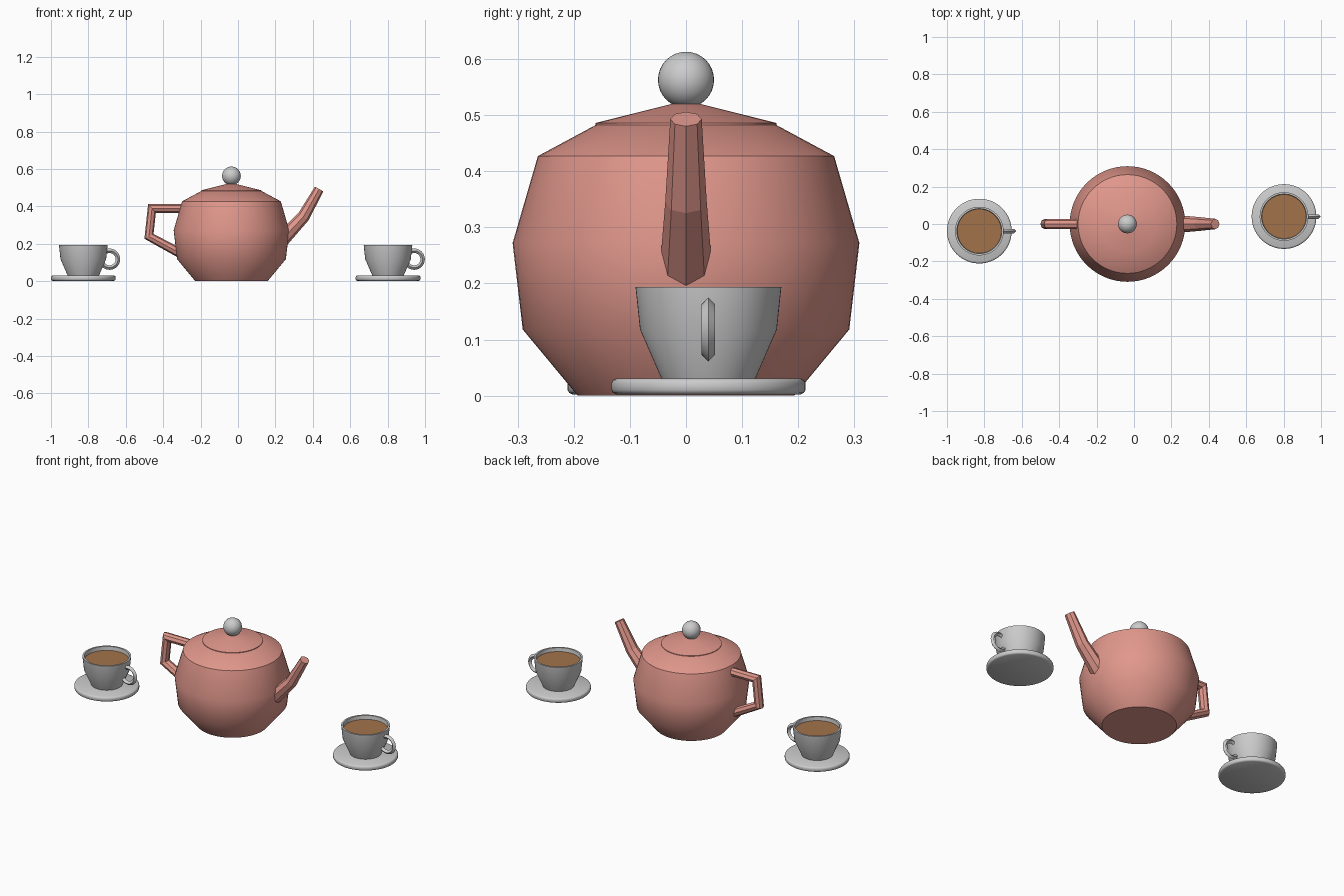
import bpy, bmesh
from math import cos, sin, pi, radians
from mathutils import Vector, Matrix

if "Cube" in bpy.data.objects:
    bpy.data.objects.remove(bpy.data.objects["Cube"])


def material(name, rgb):
    m = bpy.data.materials.new(name)
    m.diffuse_color = (*rgb, 1)
    m.use_nodes = True
    m.node_tree.nodes["Principled BSDF"].inputs["Base Color"].default_value = m.diffuse_color
    return m


CLAY = material("clay", (0.75, 0.31, 0.26))
TEA = material("tea", (0.36, 0.17, 0.07))


def finish(name, bm, mat=None, loc=(0, 0, 0), smooth=0):
    bmesh.ops.recalc_face_normals(bm, faces=bm.faces)
    me = bpy.data.meshes.new(name)
    bm.to_mesh(me)
    bm.free()
    ob = bpy.data.objects.new(name, me)
    bpy.context.collection.objects.link(ob)
    ob.location = loc
    if mat:
        me.materials.append(mat)
    if smooth:
        bpy.ops.object.select_all(action='DESELECT')
        ob.select_set(True)
        bpy.context.view_layer.objects.active = ob
        bpy.ops.object.shade_smooth_by_angle(angle=radians(smooth))
    return ob


def bridge(bm, rings, closed=False):
    pairs = list(zip(rings, rings[1:] + rings[:1]))
    for a, b in pairs if closed else pairs[:-1]:
        n = len(a)
        for i in range(n):
            bm.faces.new((a[i], a[(i + 1) % n], b[(i + 1) % n], b[i]))
    if not closed:
        bm.faces.new(rings[0])
        bm.faces.new(rings[-1])


def lathe(name, profile, mat=None, loc=(0, 0, 0), n=64, smooth=35):
    """Turn (radius, z) points around z, capping both ends."""
    bm = bmesh.new()
    rings = [[bm.verts.new((r * cos(2 * pi * i / n), r * sin(2 * pi * i / n), z))
              for i in range(n)] for r, z in profile]
    bridge(bm, rings)
    return finish(name, bm, mat, loc, smooth)


def sweep(name, path, mat, sides=8):
    """Mitred tube along (x, z, radius in plane, radius in y) points."""
    bm = bmesh.new()
    pts = [Vector((p[0], 0, p[1])) for p in path]
    rings = []
    for k, p in enumerate(pts):
        d0 = (p - pts[k - 1]).normalized() if k else None
        d1 = (pts[k + 1] - p).normalized() if k < len(pts) - 1 else None
        t = ((d0 or d1) + (d1 or d0)).normalized()
        side = Vector((-t.z, 0, t.x)) / t.dot(d0 or d1)
        rp, ry = path[k][2:]
        rings.append([bm.verts.new(p + side * rp * cos(2 * pi * i / sides)
                                   + Vector((0, ry * sin(2 * pi * i / sides), 0)))
                      for i in range(sides)])
    bridge(bm, rings)
    return finish(name, bm, mat)


# Teapot
POT_X = -0.035
lathe("pot_body", [(0.193, 0), (0.291, 0.118), (0.309, 0.272), (0.264, 0.427),
                   (0.158, 0.484)], CLAY, (POT_X, 0, 0))
lathe("pot_lid", [(0.161, 0.481), (0.161, 0.486), (0.025, 0.52)], CLAY, (POT_X, 0, 0))
bm = bmesh.new()
bmesh.ops.create_uvsphere(bm, u_segments=32, v_segments=16, radius=0.05)
finish("lid_knob", bm, None, (POT_X, 0, 0.563), 35)
sweep("pot_spout", [(0.20, 0.185, 0.042, 0.05), (0.35, 0.345, 0.033, 0.037),
                    (0.434, 0.493, 0.026, 0.028)], CLAY)
sweep("pot_handle", [(-0.27, 0.389, 0.023, 0.028), (-0.46, 0.389, 0.023, 0.028),
                     (-0.476, 0.24, 0.023, 0.028), (-0.28, 0.134, 0.026, 0.028)], CLAY)

# Two cups of tea on saucers
for tag, x, y in (("left", -0.827, -0.038), ("right", 0.802, 0.04)):
    loc = (x, y, 0)
    lathe(tag + "_saucer", [(0.164, 0.002), (0.170, 0.005), (0.173, 0.010), (0.173, 0.023),
                            (0.170, 0.028), (0.164, 0.031)], None, loc)
    lathe(tag + "_cup", [(0.084, 0.031), (0.122, 0.118), (0.130, 0.194), (0.120, 0.194),
                         (0.113, 0.120), (0.078, 0.042)], None, loc)
    lathe(tag + "_tea", [(0.1165, 0.165), (0.118, 0.172)], TEA, loc)
    # ring handle with a diamond section
    bm = bmesh.new()
    rings = []
    for i in range(32):
        a = 2 * pi * i / 32
        rings.append([bm.verts.new((0.14 + (0.045 + u) * cos(a), v, 0.118 + (0.045 + u) * sin(a)))
                      for u, v in ((0.012, 0), (0, 0.012), (-0.012, 0), (0, -0.012))])
    bridge(bm, rings, closed=True)
    finish(tag + "_cup_handle", bm, None, loc, 35)
